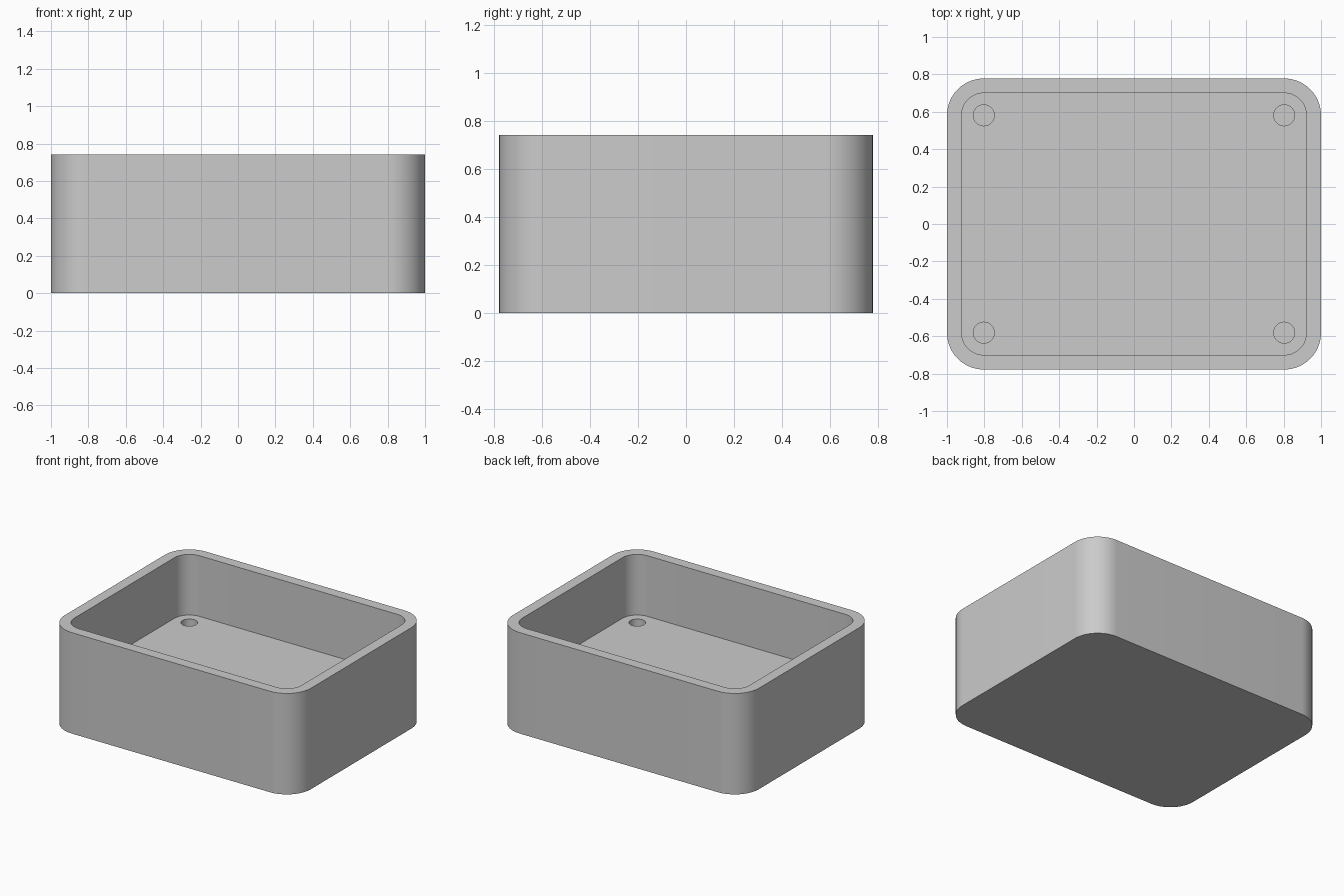
import bpy, bmesh, math

cube = bpy.data.objects.get("Cube")
if cube:
    bpy.data.objects.remove(cube, do_unlink=True)

HALF_X, HALF_Y, HEIGHT = 1.0, 0.778, 0.741
WALL, CORNER, FLOOR = 0.078, 0.197, 0.296
HOLE_RADIUS, HOLE_BOTTOM = 0.056, 0.074

grey = bpy.data.materials.new("light grey")
grey.use_nodes = True
grey.diffuse_color = (0.6, 0.6, 0.6, 1)
grey.node_tree.nodes["Principled BSDF"].inputs["Base Color"].default_value = (0.6, 0.6, 0.6, 1)


def rounded_loop(bm, inset, z, steps=16):
    """Ring of vertices around a rounded rectangle."""
    radius = CORNER - inset
    cx, cy = HALF_X - CORNER, HALF_Y - CORNER
    ring = []
    for quarter, (sx, sy) in enumerate([(1, 1), (-1, 1), (-1, -1), (1, -1)]):
        for i in range(steps + 1):
            a = (quarter + i / steps) * math.pi / 2
            ring.append(bm.verts.new((sx * cx + radius * math.cos(a),
                                      sy * cy + radius * math.sin(a), z)))
    return ring


# Open box: outer wall, flat rim, inner wall and raised floor
bm = bmesh.new()
rings = [rounded_loop(bm, inset, z) for inset, z in
         [(0, 0), (0, HEIGHT), (WALL, HEIGHT), (WALL, FLOOR)]]
for low, high in zip(rings, rings[1:]):
    for i in range(len(low)):
        j = (i + 1) % len(low)
        bm.faces.new((low[i], low[j], high[j], high[i]))
bm.faces.new(rings[0][::-1])
bm.faces.new(rings[-1])
bmesh.ops.recalc_face_normals(bm, faces=bm.faces)
mesh = bpy.data.meshes.new("box")
bm.to_mesh(mesh)
bm.free()
box = bpy.data.objects.new("box", mesh)
bpy.context.collection.objects.link(box)
mesh.materials.append(grey)

# Blind screw holes in the floor corners
depth = FLOOR + 0.1 - HOLE_BOTTOM
for sx in (-1, 1):
    for sy in (-1, 1):
        bpy.ops.mesh.primitive_cylinder_add(
            vertices=48, radius=HOLE_RADIUS, depth=depth,
            location=(sx * (HALF_X - CORNER), sy * (HALF_Y - CORNER),
                      HOLE_BOTTOM + depth / 2))
        cutter = bpy.context.object
        cutter.name = "hole_cutter"
        cutter.data.materials.append(grey)
        cut = box.modifiers.new("screw_hole", "BOOLEAN")
        cut.operation, cut.solver, cut.object = "DIFFERENCE", "EXACT", cutter
        bpy.ops.object.select_all(action="DESELECT")
        box.select_set(True)
        bpy.context.view_layer.objects.active = box
        bpy.ops.object.modifier_apply(modifier=cut.name)
        bpy.data.objects.remove(cutter, do_unlink=True)

bpy.ops.object.shade_smooth_by_angle(angle=math.radians(30))
